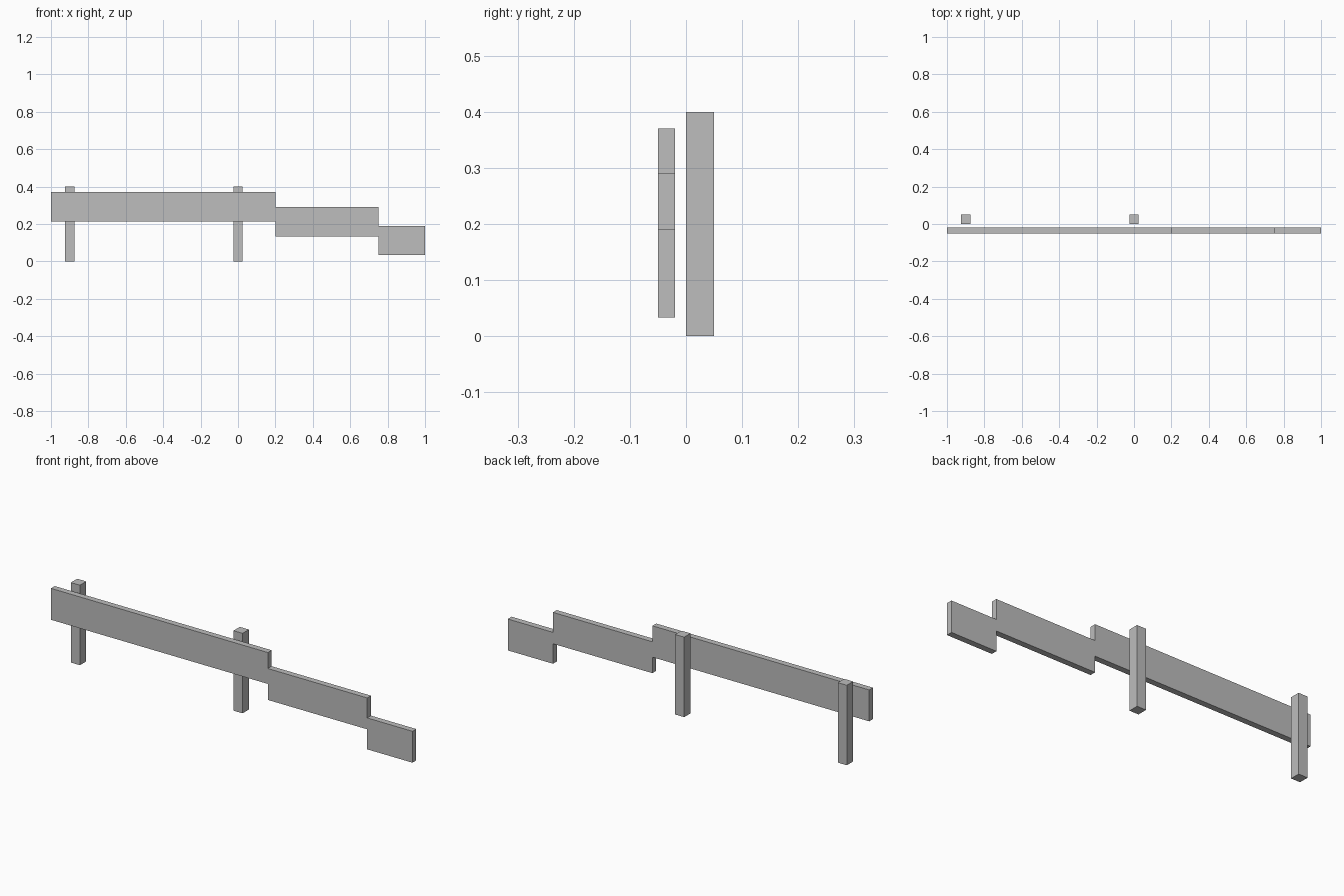
import bpy

if "Cube" in bpy.data.objects:
    bpy.data.objects.remove(bpy.data.objects["Cube"])

grey = bpy.data.materials.new("plain grey")
grey.diffuse_color = (0.51, 0.51, 0.51, 1)
grey.use_nodes = True
grey.node_tree.nodes["Principled BSDF"].inputs["Base Color"].default_value = grey.diffuse_color


def box(name, x, y, z):
    """Box spanning the given (low, high) range on each axis."""
    spans = (x, y, z)
    bpy.ops.mesh.primitive_cube_add(size=1, location=[(a + b) / 2 for a, b in spans])
    ob = bpy.context.object
    ob.name = name
    ob.scale = [b - a for a, b in spans]
    bpy.ops.object.transform_apply(location=False, rotation=False, scale=True)
    ob.data.materials.append(grey)


# Square posts behind the boards
for name, x in (("left_post", -0.9), ("middle_post", 0.0)):
    box(name, (x - 0.025, x + 0.025), (0, 0.05), (0, 0.4))

# Boards stepping down to the right
for name, x0, x1, top in (("long_board", -1, 0.2, 0.37),
                          ("middle_board", 0.2, 0.75, 0.29),
                          ("end_board", 0.75, 1, 0.19)):
    box(name, (x0, x1), (-0.05, -0.02), (top - 0.157, top))
